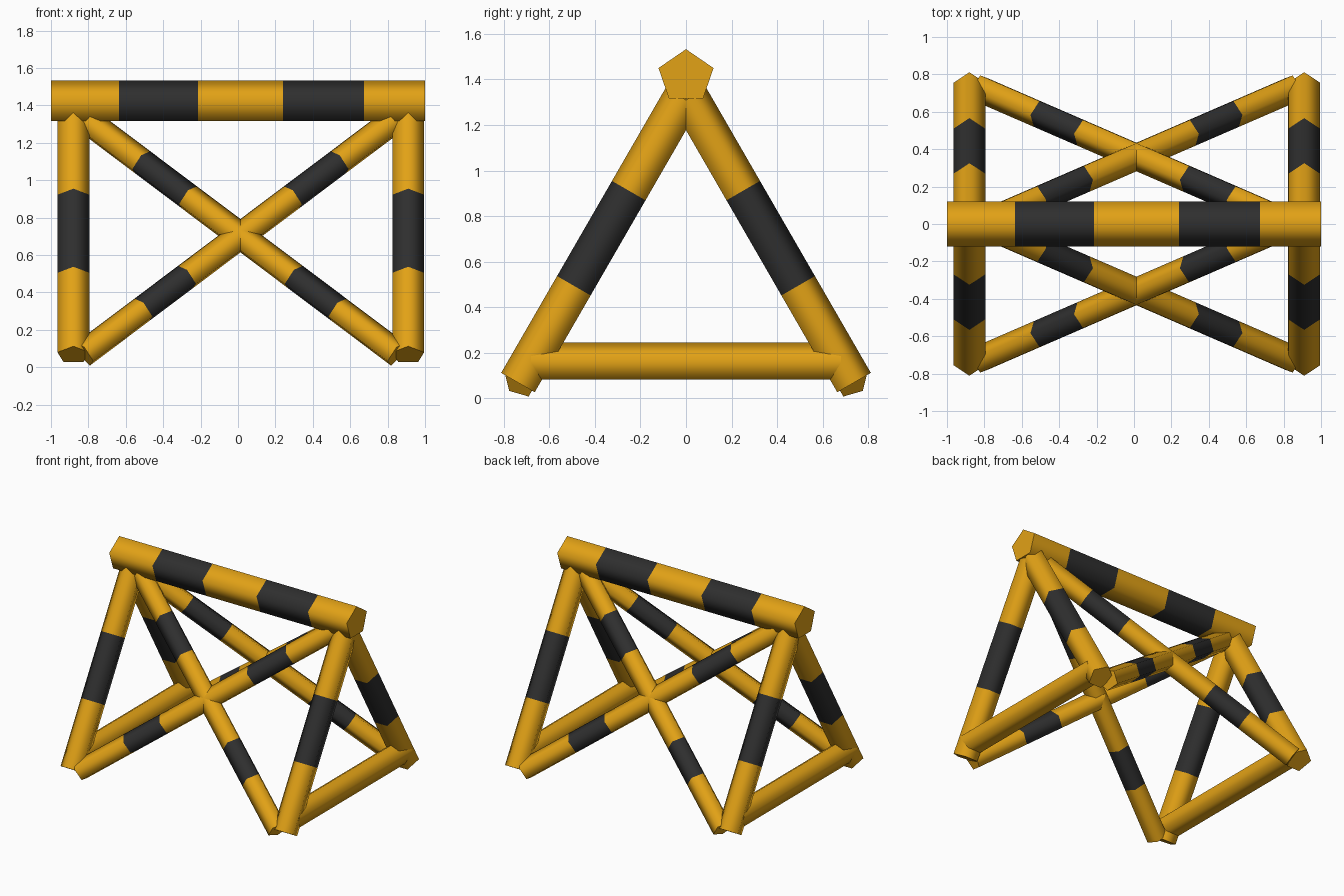
import bpy, bmesh, math
from mathutils import Vector

if "Cube" in bpy.data.objects:
    bpy.data.objects.remove(bpy.data.objects["Cube"])


def material(name, rgb):
    m = bpy.data.materials.new(name)
    m.diffuse_color = (*rgb, 1)
    m.use_nodes = True
    m.node_tree.nodes["Principled BSDF"].inputs["Base Color"].default_value = m.diffuse_color
    return m


YELLOW = material("safety yellow", (0.76, 0.36, 0.008))
BLACK = material("stripe black", (0.028, 0.028, 0.028))


def bar(name, a, b, apex, r, cuts=(), depth=1.0):
    """Five-sided bar from a to b, one ridge towards apex; every second
    section between the cuts (fractions of the length) is black."""
    a, b = Vector(a), Vector(b)
    axis = (b - a).normalized()
    up = Vector(apex)
    up = (up - axis * up.dot(axis)).normalized()
    side = axis.cross(up)
    bm = bmesh.new()
    rings = []
    for t in (0, *cuts, 1):
        c = a.lerp(b, t)
        rings.append([bm.verts.new(c + up * r * depth * math.cos(k * math.tau / 5)
                                   + side * r * math.sin(k * math.tau / 5))
                      for k in range(5)])
    for i in range(len(rings) - 1):
        for k in range(5):
            n = (k + 1) % 5
            f = bm.faces.new((rings[i][k], rings[i][n], rings[i + 1][n], rings[i + 1][k]))
            f.material_index = i % 2
    bm.faces.new(rings[0])
    bm.faces.new(rings[-1])
    bmesh.ops.recalc_face_normals(bm, faces=bm.faces)
    me = bpy.data.meshes.new(name)
    bm.to_mesh(me)
    bm.free()
    me.materials.append(YELLOW)
    me.materials.append(BLACK)
    ob = bpy.data.objects.new(name, me)
    bpy.context.collection.objects.link(ob)
    bpy.ops.object.select_all(action='DESELECT')
    ob.select_set(True)
    bpy.context.view_layer.objects.active = ob
    bpy.ops.object.shade_smooth_by_angle(angle=math.radians(80))


def slope_y(z):
    """Half depth of the A-frame at height z."""
    return 0.73 - (z - 0.065) / math.sqrt(3)


# Top rail
bar("top_rail", (-1, 0, 1.413), (1, 0, 1.413), (0, 0, 1), 0.127,
    (0.182, 0.393, 0.62, 0.837), 0.943)

# Bottom spreaders joining the feet of each A-frame
for end, x in (("left", -0.88), ("right", 0.91)):
    bar(f"{end}_spreader", (x, -0.68, 0.155), (x, 0.68, 0.155), (0, 0, 1), 0.09)

for face, s in (("front", -1), ("back", 1)):
    outward = (0, s * 0.866, 0.5)
    # Sloping legs
    for end, x in (("left", -0.88), ("right", 0.91)):
        bar(f"{face}_{end}_leg", (x, s * slope_y(0.065), 0.065),
            (x, s * slope_y(1.315), 1.315), outward, 0.0895, (0.34, 0.674), 1.05)
    # Crossed braces lying in the sloping side
    for end, d in (("left", 1), ("right", -1)):
        bar(f"{face}_{end}_brace", (0.013 - d * 0.835, s * slope_y(0.069), 0.069),
            (0.013 + d * 0.83, s * slope_y(1.32), 1.32), outward, 0.077,
            (0.19, 0.33, 0.67, 0.82))
